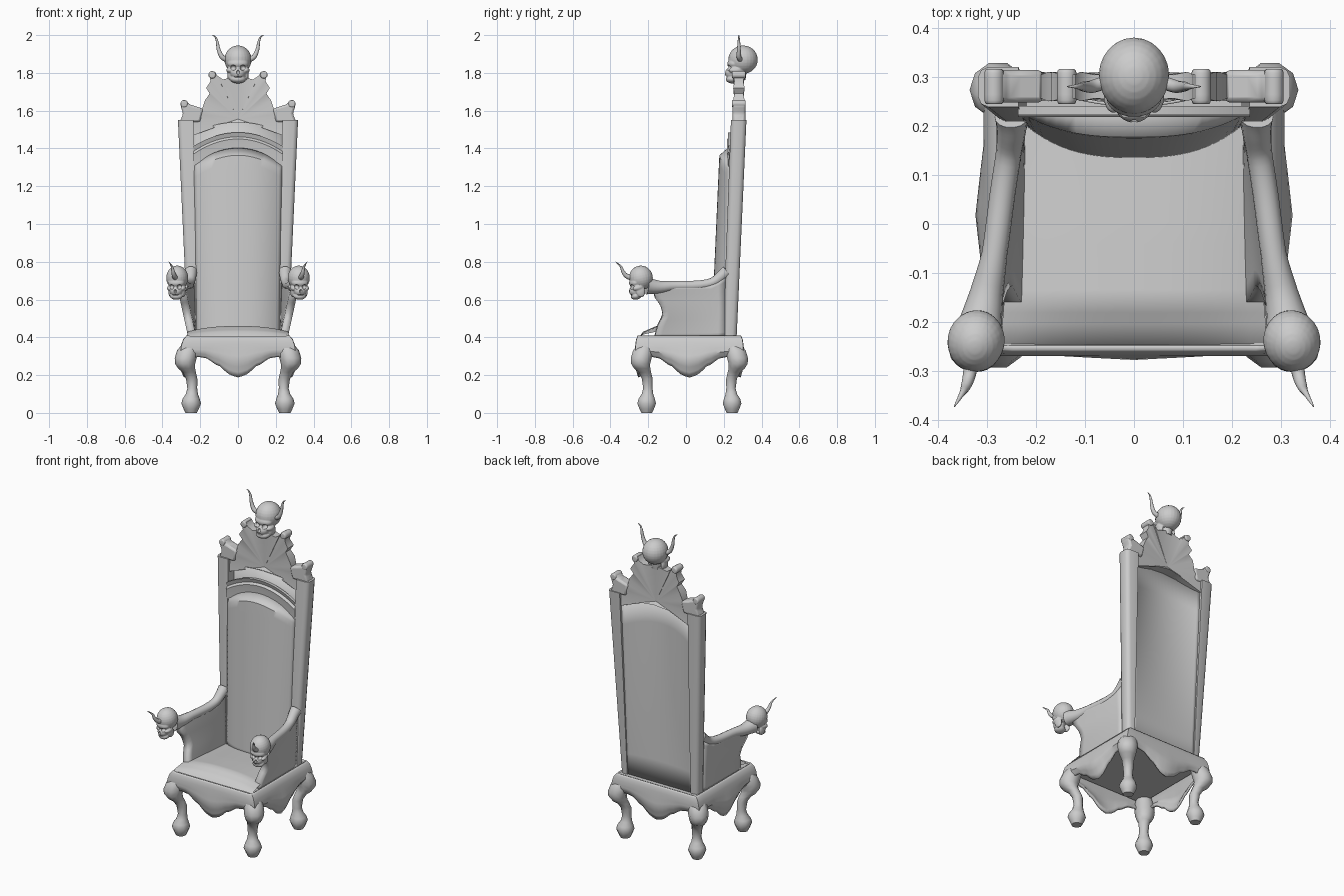
import bpy, bmesh, math
from mathutils import Vector, Matrix

if "Cube" in bpy.data.objects:
    bpy.data.objects.remove(bpy.data.objects["Cube"])

CY = 0.018  # y centre of the base


def finish(name, bm, thick=0, mirror=False, angle=40, bevel=0):
    """Turn a bmesh into a smoothed object with optional modifiers."""
    bmesh.ops.recalc_face_normals(bm, faces=bm.faces)
    me = bpy.data.meshes.new(name)
    bm.to_mesh(me)
    bm.free()
    me.shade_smooth()
    me.set_sharp_from_angle(angle=math.radians(angle))
    ob = bpy.data.objects.new(name, me)
    bpy.context.collection.objects.link(ob)
    if thick:
        m = ob.modifiers.new("thickness", 'SOLIDIFY')
        m.thickness, m.offset = thick, 0
    if bevel:
        m = ob.modifiers.new("bevel", 'BEVEL')
        m.width, m.segments = bevel, 2
    if mirror:
        ob.modifiers.new("mirror", 'MIRROR')
    return ob


def loft(name, rings, **kw):
    """Closed rings joined by quads, with end caps."""
    bm = bmesh.new()
    vs = [[bm.verts.new(p) for p in r] for r in rings]
    n = len(vs[0])
    for a, b in zip(vs, vs[1:]):
        for i in range(n):
            bm.faces.new((a[i], a[(i + 1) % n], b[(i + 1) % n], b[i]))
    bm.faces.new(vs[0])
    bm.faces.new(vs[-1])
    return finish(name, bm, **kw)


def sheet(name, nu, nv, f, **kw):
    """Surface f(u, v) with u, v running 0..1."""
    bm = bmesh.new()
    vs = [[bm.verts.new(f(i / nu, j / nv)) for i in range(nu + 1)] for j in range(nv + 1)]
    for j in range(nv):
        for i in range(nu):
            bm.faces.new((vs[j][i], vs[j][i + 1], vs[j + 1][i + 1], vs[j + 1][i]))
    bmesh.ops.remove_doubles(bm, verts=bm.verts, dist=1e-5)
    return finish(name, bm, **kw)


def tube(name, pts, radii, n=12, **kw):
    """Tapered tube along a smoothed path, without twisting."""
    pts = [Vector(p) for p in pts]
    path = []
    for i in range(len(pts) - 1):
        p0, p1, p2, p3 = pts[max(i - 1, 0)], pts[i], pts[i + 1], pts[min(i + 2, len(pts) - 1)]
        for t in (0, .25, .5, .75):
            c = 0.5 * (2 * p1 + (p2 - p0) * t + (2 * p0 - 5 * p1 + 4 * p2 - p3) * t ** 2
                       + (3 * p1 - p0 - 3 * p2 + p3) * t ** 3)
            path.append((c, radii[i] + (radii[i + 1] - radii[i]) * t))
    path.append((pts[-1], radii[-1]))
    rings, a = [], Vector((1, .2, .1))
    for i, (c, r) in enumerate(path):
        d = (path[min(i + 1, len(path) - 1)][0] - path[max(i - 1, 0)][0]).normalized()
        a = (a - d * a.dot(d)).normalized()
        b = d.cross(a)
        rings.append([c + r * (a * math.cos(q) + b * math.sin(q))
                      for q in (2 * math.pi * k / n for k in range(n))])
    return loft(name, rings, **kw)


def interp(x, table):
    for (a, p), (b, q) in zip(table, table[1:]):
        if x <= b:
            return p + (q - p) * (x - a) / (b - a)
    return table[-1][1]


def mix(a, b, t):
    return a + (b - a) * t


# cabriole legs: height, distance from centre, radius
LEG = [(.37, .25, .04), (.33, .268, .055), (.29, .277, .058), (.26, .28, .053), (.235, .272, .045),
       (.215, .258, .035), (.18, .245, .03), (.13, .242, .026), (.1, .244, .032), (.075, .248, .045),
       (.05, .248, .052), (.02, .248, .04), (0, .248, .03)]
for sy, side in ((-1, "front"), (1, "back")):
    loft(side + "_legs", [[(c + r * math.cos(k * math.pi / 5), CY + sy * (c - .022) + r * math.sin(k * math.pi / 5), z)
                           for k in range(10)] for z, c, r in LEG], mirror=True, angle=50)

# flared apron with a shaped lower edge
DROP = [(0, .19), (.12, .2), (.22, .215), (.3, .245), (.45, .262), (.55, .29), (.75, .3), (1, .28)]


def apron(u, v):
    s, t = divmod(u * 4 + 1e-9, 1)
    t = t * 2 - 1
    mid = max(0, 1 - abs(t) * 2)
    z = interp(v, [(0, .405), (.2, .385), (.4, .355), (1, interp(abs(t), DROP))])
    hx = interp(v, [(0, .268), (.2, .285), (.4, .295), (.7, .3 + .016 * mid), (1, .28)])
    hy = interp(v, [(0, .268), (.2, .276), (.4, .28), (.7, .28 + .008 * mid), (1, .265)])
    x, y = [(t, -1), (1, t), (-t, 1), (-1, -t)][int(s) % 4]
    return (x * hx, CY + y * hy, z)


sheet("apron", 96, 10, apron, thick=.014)
loft("seat_base", [[(x * .266, CY + y * .266, z) for x, y in ((-1, -1), (1, -1), (1, 1), (-1, 1))] for z in (.35, .405)])


# domed seat cushion
def cushion(u, v):
    x = u * 2 - 1
    z = interp(v, [(0, .4), (.05, .43), (.2, .46), (.5, .45), (1, .43)]) - .4
    return (x * mix(.272, .235, v), mix(-.25, .215, v), .4 + z * (1 - .5 * abs(x) ** 2.5))


sheet("seat_cushion", 16, 20, cushion)


# back posts with rounded outer section
def post_ring(z, x0, x1, y0, y1, c=.022):
    return [(x0, y0, z), (x1 - c, y0, z), (x1 - c * .3, y0 + c * .3, z), (x1, y0 + c, z), (x1, y1 - c, z),
            (x1 - c * .3, y1 - c * .3, z), (x1 - c, y1, z), (x0, y1, z)]


loft("back_posts", [post_ring(.4, .218, .265, .195, .268), post_ring(1.55, .235, .318, .238, .32)], mirror=True, angle=60)


# padded back, bulging forward, its top edge sloping back
def back_pad(u, v):
    x = u * 2 - 1
    front = mix(.138, .182, v) if v < .97 else .224
    return (x * mix(.22, .235, v), mix(front, mix(.205, .234, v), abs(x) ** 2.7), mix(.41, 1.4 - .09 * x * x, v))


sheet("back_cushion", 24, 26, back_pad, thick=.008)


# hollow rear shell, flat at the seat and deeper towards the top
def back_shell(u, v):
    x = u * 2 - 1
    return (x * mix(.225, .245, v), mix(.258, .304, v) - mix(.0, .062, v) * (1 - x * x), mix(.4, 1.54 - .065 * x * x, v))


sheet("back_shell", 20, 8, back_shell, thick=.006)

# arched moulding above the padding
MOULD = [(-.005, .236), (-.005, .224), (.03, .221), (.05, .218), (.062, .23), (.085, .222), (.085, .24)]


def moulding(u, v):
    x = u * 2 - 1
    dz, y = MOULD[round(v * 6)]
    return (x * .236, y, 1.4 + dz - (.09 - .2 * max(dz, 0)) * x * x)


sheet("arch_moulding", 20, 6, moulding, angle=40)


# crest: extruded outline, optionally folded like a fan
def slab(name, outline, y0, y1, hub=None, **kw):
    bm = bmesh.new()
    n = len(outline)
    rings = []
    for y, s in ((y0, 1), (y1, -1)):
        ring = [bm.verts.new((x, y + (s * .006 * (i % 2) if hub else 0), z)) for i, (x, z) in enumerate(outline)]
        rings.append(ring)
        if hub:
            c = bm.verts.new((0, y + s * .014, hub))
            for i in range(n):
                bm.faces.new((ring[i], ring[(i + 1) % n], c))
        else:
            bm.faces.new(ring)
    a, b = rings
    for i in range(n):
        bm.faces.new((a[i], a[(i + 1) % n], b[(i + 1) % n], b[i]))
    return finish(name, bm, **kw)


HALF = [(.1, 1.523), (.235, 1.47), (.235, 1.55), (.195, 1.58), (.19, 1.61), (.175, 1.655), (.15, 1.69), (.168, 1.72),
        (.146, 1.755), (.152, 1.8), (.12, 1.805), (.11, 1.785), (.08, 1.765)]
slab("crest", [(0, 1.535)] + HALF + [(0, 1.785)] + [(-x, z) for x, z in reversed(HALF)], .25, .31, hub=1.555, angle=60)
slab("crest_scrolls", [(.2, 1.54), (.308, 1.54), (.29, 1.585), (.304, 1.625), (.298, 1.655), (.272, 1.655), (.262, 1.635),
                       (.23, 1.625), (.183, 1.61)], .247, .314, mirror=True, bevel=.014, angle=60)
for nm, x, z, r in (("outer_scroll_roll", .285, 1.637, .02), ("inner_scroll_roll", .137, 1.79, .02)):
    tube(nm, [(x, .244, z), (x, .252, z), (x, .308, z), (x, .316, z)], [r * .6, r, r, r * .6], mirror=True, angle=60)
tube("skull_neck", [(0, .285, 1.765), (0, .29, 1.83)], [.03, .035])

# arm rests and their leaning side panels
tube("arm_rests", [(.25, .218, .75), (.25, .19, .727), (.256, .14, .69), (.268, .06, .675), (.284, -.06, .673),
                   (.3, -.14, .666), (.313, -.205, .672)], [.034, .03, .026, .026, .026, .034, .046], n=14, mirror=True, angle=60)
FRONT = [(.4, -.168), (.46, -.152), (.52, -.122), (.57, -.135), (.61, -.165), (.68, -.175)]


def arm_panel(u, v):
    z = mix(.4, .68, v)
    y = mix(interp(z, FRONT), .205, u)
    return (mix(.242, mix(.304, .25, u), v), y, mix(z, mix(.4, .72, v), max(0, u * 5 - 4)))


sheet("arm_panels", 10, 12, arm_panel, thick=.042, mirror=True)


# skull: blended ellipsoids with carved sockets
def blobs(name, parts):
    bm = bmesh.new()
    for c, r in parts:
        for s in ((1, -1) if c[0] else (1,)):
            mat = Matrix.Translation((c[0] * s, c[1], c[2])) @ Matrix.Diagonal((*r, 1))
            bmesh.ops.create_uvsphere(bm, u_segments=24, v_segments=14, radius=1, matrix=mat)
    return finish(name, bm)


skull = blobs("top_skull", [((0, .002, 0), (.072, .078, .075)), ((0, -.044, -.022), (.056, .038, .03)),
                            ((.042, -.038, -.056), (.02, .036, .016)), ((0, -.054, -.072), (.04, .04, .034)),
                            ((0, -.054, -.103), (.042, .036, .023)), ((.043, -.026, -.08), (.014, .03, .036))])
cut = blobs("socket_cutter", [((.027, -.082, -.042), (.017, .028, .015)), ((0, -.098, -.066), (.009, .02, .013)),
                              ((0, -.094, -.091), (.032, .016, .0035))])
cut.hide_render = True
m = skull.modifiers.new("blend", 'REMESH')
m.mode, m.voxel_size = 'VOXEL', .0045
m = skull.modifiers.new("carve", 'BOOLEAN')
m.object, m.solver = cut, 'EXACT'
me = bpy.data.meshes.new_from_object(skull.evaluated_get(bpy.context.evaluated_depsgraph_get()))
skull.modifiers.clear()
bpy.data.objects.remove(cut)
me.shade_smooth()
me.set_sharp_from_angle(angle=math.radians(45))
skull.data = me
skull.location = (0, .3, 1.87)
for s, side in ((1, "right"), (-1, "left")):
    ob = bpy.data.objects.new(side + "_arm_skull", me)
    bpy.context.collection.objects.link(ob)
    ob.location = (s * .322, -.24, .715)
    ob.rotation_euler = (math.radians(12), 0, s * math.radians(10))
    ob.scale = (.81, .81, .86)

# horns
tube("top_horns", [(.055, .29, 1.868), (.085, .28, 1.885), (.103, .28, 1.925), (.11, .28, 1.965), (.12, .28, 1.99), (.136, .28, 2.0)],
     [.014, .013, .01, .007, .004, .001], mirror=True, angle=60)
tube("arm_horns", [(.33, -.275, .715), (.336, -.31, .722), (.343, -.332, .745), (.35, -.345, .775), (.366, -.372, .8)],
     [.016, .013, .01, .006, .001], mirror=True, angle=60)
